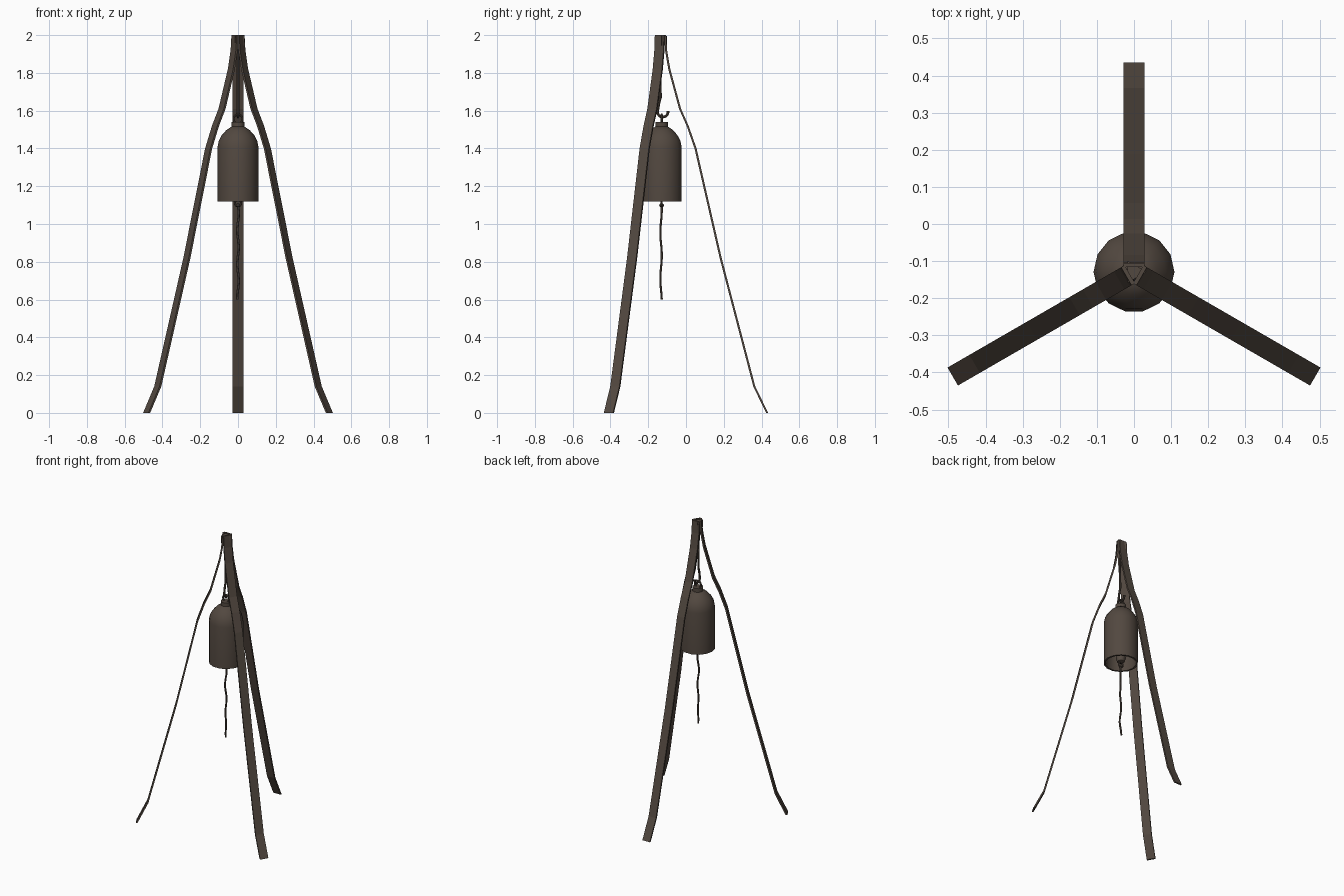
import bpy, bmesh, math
from mathutils import Vector, Matrix

if "Cube" in bpy.data.objects:
    bpy.data.objects.remove(bpy.data.objects["Cube"])

CY = -0.129  # y of the vertical axis the three legs share

iron = bpy.data.materials.new("dark_iron")
iron.diffuse_color = (0.085, 0.065, 0.051, 1)
iron.use_nodes = True
iron.node_tree.nodes["Principled BSDF"].inputs["Base Color"].default_value = iron.diffuse_color


def finish(name, bm, smooth=None):
    bmesh.ops.recalc_face_normals(bm, faces=bm.faces)
    me = bpy.data.meshes.new(name)
    bm.to_mesh(me)
    bm.free()
    me.materials.append(iron)
    ob = bpy.data.objects.new(name, me)
    ob.location = (0, CY, 0)
    bpy.context.collection.objects.link(ob)
    if smooth:
        bpy.ops.object.select_all(action='DESELECT')
        ob.select_set(True)
        bpy.context.view_layer.objects.active = ob
        bpy.ops.object.shade_smooth_by_angle(angle=math.radians(smooth))
    return ob


def lathe(name, profile, sides, smooth=35):
    bm = bmesh.new()
    rings = []
    for r, z in profile:
        if r == 0:
            rings.append([bm.verts.new((0, 0, z))] * sides)
        else:
            rings.append([bm.verts.new((r * math.cos(2 * math.pi * i / sides),
                                        r * math.sin(2 * math.pi * i / sides), z))
                          for i in range(sides)])
    for a, b in zip(rings, rings[1:]):
        for i in range(sides):
            j = (i + 1) % sides
            corners = list(dict.fromkeys([a[i], a[j], b[j], b[i]]))
            if len(corners) > 2:
                bm.faces.new(corners)
    return finish(name, bm, smooth)


def tube(name, points, radius, sides=8, closed=False):
    pts = [Vector(p) for p in points]
    n = len(pts)
    bm = bmesh.new()
    rings = []
    for k, p in enumerate(pts):
        if closed:
            t = pts[(k + 1) % n] - pts[k - 1]
        else:
            t = pts[min(k + 1, n - 1)] - pts[max(k - 1, 0)]
        t.normalize()
        # all paths are close to planar, so a fixed reference keeps rings aligned
        ref = Vector((1, 0, 0)) if name.startswith("hook") else Vector((0, 1, 0))
        u = t.cross(ref).normalized()
        v = t.cross(u)
        rings.append([bm.verts.new(p + radius * (u * math.cos(2 * math.pi * i / sides)
                                                 + v * math.sin(2 * math.pi * i / sides)))
                      for i in range(sides)])
    pairs = list(zip(rings, rings[1:]))
    if closed:
        pairs.append((rings[-1], rings[0]))
    else:
        bm.faces.new(rings[0])
        bm.faces.new(rings[-1])
    for a, b in pairs:
        for i in range(sides):
            j = (i + 1) % sides
            bm.faces.new((a[i], a[j], b[j], b[i]))
    return finish(name, bm, 40)


# Three bent flat-bar legs: outer edge as (radius, height)
LEG = [(0.564, 0), (0.496, 0.14), (0.318, 0.82), (0.185, 1.40), (0.143, 1.52),
       (0.103, 1.61), (0.046, 1.82), (0.029, 1.92), (0.024, 2.0)]
HALF, THICK = 0.028, 0.011


def leg(name, angle):
    bm = bmesh.new()
    rings = [[bm.verts.new((r - d, w, z)) for d, w in
              ((0, -HALF), (0, HALF), (THICK, HALF), (THICK, -HALF))] for r, z in LEG]
    for a, b in zip(rings, rings[1:]):
        for i in range(4):
            j = (i + 1) % 4
            bm.faces.new((a[i], a[j], b[j], b[i]))
    bm.faces.new(rings[0])
    bm.faces.new(rings[-1])
    bmesh.ops.transform(bm, matrix=Matrix.Rotation(math.radians(angle), 4, 'Z'), verts=bm.verts)
    finish(name, bm)


for name, angle in (("back_leg", 90), ("left_leg", 210), ("right_leg", 330)):
    leg(name, angle)

# Triangular block joining the legs at the top
bm = bmesh.new()
bmesh.ops.create_cone(bm, cap_ends=True, segments=3, radius1=0.034, radius2=0.034, depth=0.05,
                      matrix=Matrix.Translation((0, 0, 1.97)) @ Matrix.Rotation(math.radians(-90), 4, 'Z'))
finish("top_block", bm)

# Hook hanging from the block
hook = [(0, -0.008, 1.96), (0, -0.008, 1.80), (0, -0.006, 1.67), (0, -0.014, 1.64)]
for k in range(11):
    a = math.radians(160 + 21 * k)
    hook.append((0, 0.006 + 0.028 * math.cos(a), 1.594 + 0.028 * math.sin(a)))
tube("hook_rod", hook, 0.007)


def ring(name, radius, z, thick):
    pts = [(radius * math.cos(2 * math.pi * k / 16), 0, z + radius * math.sin(2 * math.pi * k / 16))
           for k in range(16)]
    tube(name, pts, thick, closed=True)


# Bell: hollow cylinder with domed shoulder and a neck cap
lathe("bell_body", [(0, 1.515), (0.035, 1.515), (0.062, 1.497), (0.086, 1.470), (0.102, 1.440),
                    (0.109, 1.405), (0.109, 1.12), (0.097, 1.12), (0.097, 1.40),
                    (0.078, 1.46), (0.035, 1.50), (0, 1.50)], 14)
lathe("bell_neck", [(0, 1.505), (0.034, 1.505), (0.034, 1.540), (0, 1.540)], 14)
ring("bell_loop", 0.024, 1.556, 0.006)

# Clapper, its ring and the pull rope
lathe("clapper", [(0, 1.50), (0.007, 1.50), (0.007, 1.21), (0.024, 1.19), (0.032, 1.16),
                  (0.024, 1.13), (0, 1.12)], 10)
ring("clapper_ring", 0.017, 1.11, 0.005)
rope = [(0.004 * math.sin(k * 1.1), 0.004 * math.sin(k * 0.8 + 1) - 0.003, 1.10 - 0.5 * k / 16)
        for k in range(17)]
tube("pull_rope", rope, 0.0065, 6)
lathe("rope_knot", [(0, 1.112), (0.011, 1.105), (0.013, 1.095), (0, 1.085)], 8)
